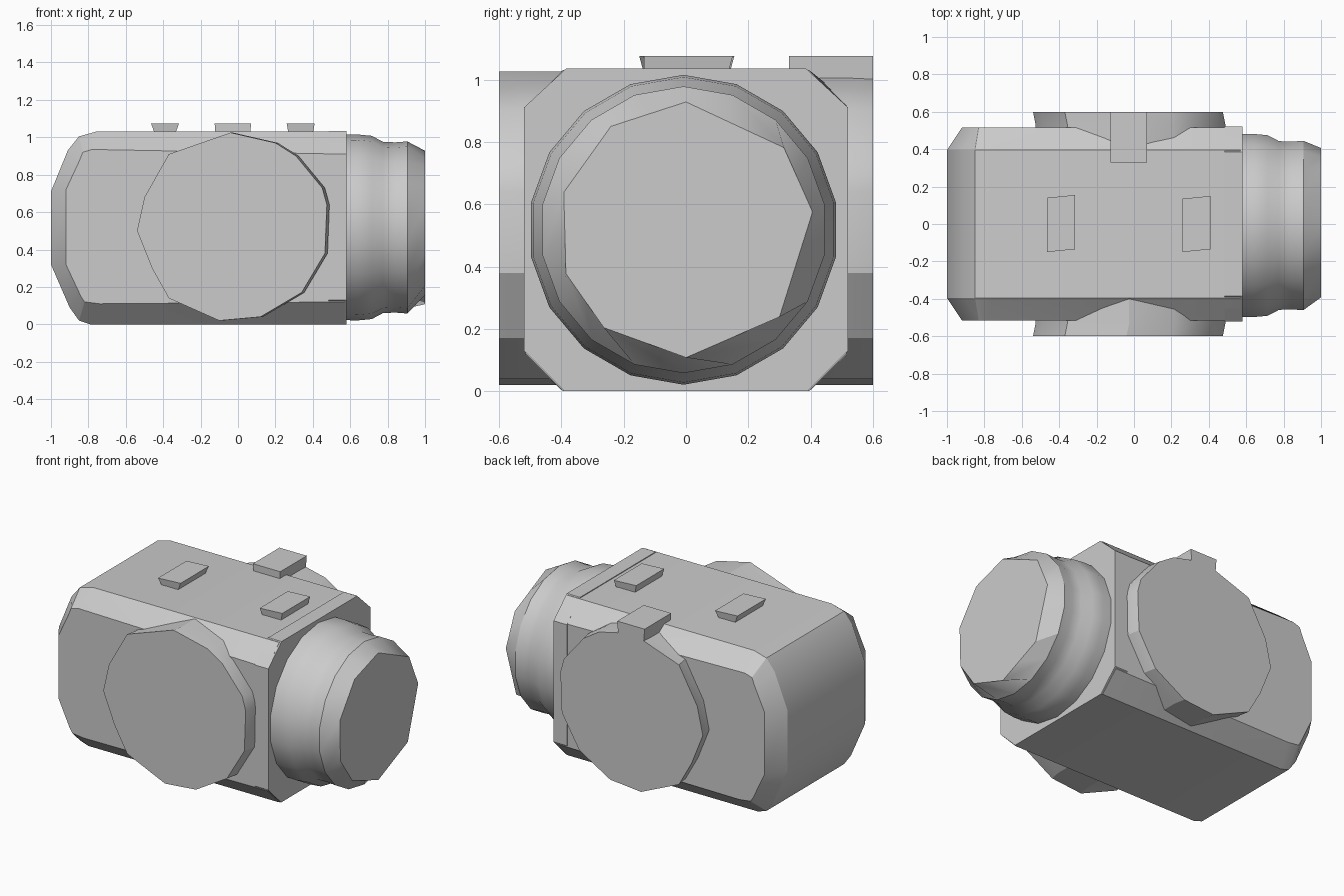
import bpy
import bmesh
import math

if "Cube" in bpy.data.objects:
    bpy.data.objects.remove(bpy.data.objects["Cube"], do_unlink=True)

grey = bpy.data.materials.new("warm_grey")
grey.use_nodes = True
colour = (0.6, 0.6, 0.6, 1)
grey.diffuse_color = colour
grey.node_tree.nodes["Principled BSDF"].inputs["Base Color"].default_value = colour


def loft(name, rings, angle=25):
    """Skin equal-length point rings and close both ends."""
    bm = bmesh.new()
    loops = [[bm.verts.new(p) for p in ring] for ring in rings]
    n = len(loops[0])
    for a, b in zip(loops, loops[1:]):
        for i in range(n):
            j = (i + 1) % n
            bm.faces.new((a[i], a[j], b[j], b[i]))
    bm.faces.new(loops[0])
    bm.faces.new(loops[-1])
    bmesh.ops.recalc_face_normals(bm, faces=bm.faces)
    mesh = bpy.data.meshes.new(name)
    bm.to_mesh(mesh)
    bm.free()
    mesh.materials.append(grey)
    obj = bpy.data.objects.new(name, mesh)
    bpy.context.collection.objects.link(obj)
    bpy.ops.object.select_all(action='DESELECT')
    obj.select_set(True)
    bpy.context.view_layer.objects.active = obj
    bpy.ops.object.shade_smooth_by_angle(angle=math.radians(angle))
    return obj


# Body: side outline lofted across the depth, rounded on one end
outer = [(.57, 0), (.57, 1.03), (-.76, 1.03), (-.85, 1.005), (-.91, .93),
         (-1, .71), (-1, .32), (-.9, .09), (-.85, .02), (-.79, 0)]
inner = [(.57, .12), (.57, .91), (-.78, .935), (-.83, .92), (-.85, .87),
         (-.92, .72), (-.92, .32), (-.84, .15), (-.82, .12), (-.74, .11)]
loft("body", [[(x, y, z) for x, z in ring] for ring, y in
              ((inner, -.515), (outer, -.395), (outer, .395), (inner, .515))])

# Flange: chamfered square plate at the lens end
corners = [(-.52, .13), (-.39, 0), (.39, 0), (.52, .13),
           (.52, .91), (.385, 1.035), (-.385, 1.035), (-.52, .91)]
loft("flange", [[(x, y, z) for y, z in corners] for x in (.485, .58)])

# Barrel: stepped round housing ending in a nine-sided flat face
end_angles = [0, 50, 82, 133, 180, 220, 250, 287, 324]


def barrel_ring(x, r):
    ring = []
    for i in range(18):
        a = math.radians(i * 20)
        ring.append((x, r * math.sin(a) - .008, .518 + r * math.cos(a)))
    return ring


end = []
for i, a in enumerate(end_angles):
    b = end_angles[(i + 1) % 9]
    p, q = [(.41 * math.sin(math.radians(t)), .518 + .41 * math.cos(math.radians(t)))
            for t in (a, b)]
    end.append((1, *p))
    end.append((1, (p[0] + q[0]) / 2, (p[1] + q[1]) / 2))
profile = [(.55, .495), (.64, .497), (.715, .49), (.775, .458), (.84, .455), (.905, .46)]
loft("barrel", [barrel_ring(x, r) for x, r in profile] + [end], 30)

# Side caps: irregular faceted discs on front and back
disc = [(-.04, 1.025), (.2, .97), (.31, .9), (.45, .73), (.475, .64), (.465, .38),
        (.34, .17), (.12, .04), (-.1, .02), (-.37, .14), (-.46, .3),
        (-.54, .5), (-.5, .68), (-.37, .91)]
for name, side in (("front_cap", -1), ("back_cap", 1)):
    rings = []
    for y, shift in ((.6, 0), (.53, .014), (.3, .014)):
        rings.append([(x + shift, side * y, z) for x, z in disc])
    loft(name, rings)


# Top buttons and back tab: small tapered blocks
def block(name, x0, x1, y0, y1, z0, taper, skew):
    top = [(x0, y0, 1.075), (x1, y0 + skew, 1.075), (x1, y1, 1.075), (x0, y1 - skew, 1.075)]
    low = [(x0 + taper, y0 + skew, z0), (x1 - taper, y0 + skew, z0),
           (x1 - taper, y1 - skew, z0), (x0 + taper, y1 - skew, z0)]
    loft(name, [low, top])


block("right_button", -.465, -.315, -.15, .155, 1.02, .02, .015)
block("left_button", .26, .41, -.15, .15, 1.02, .01, .015)
block("back_tab", -.125, .07, .33, .6, .95, .01, 0)
